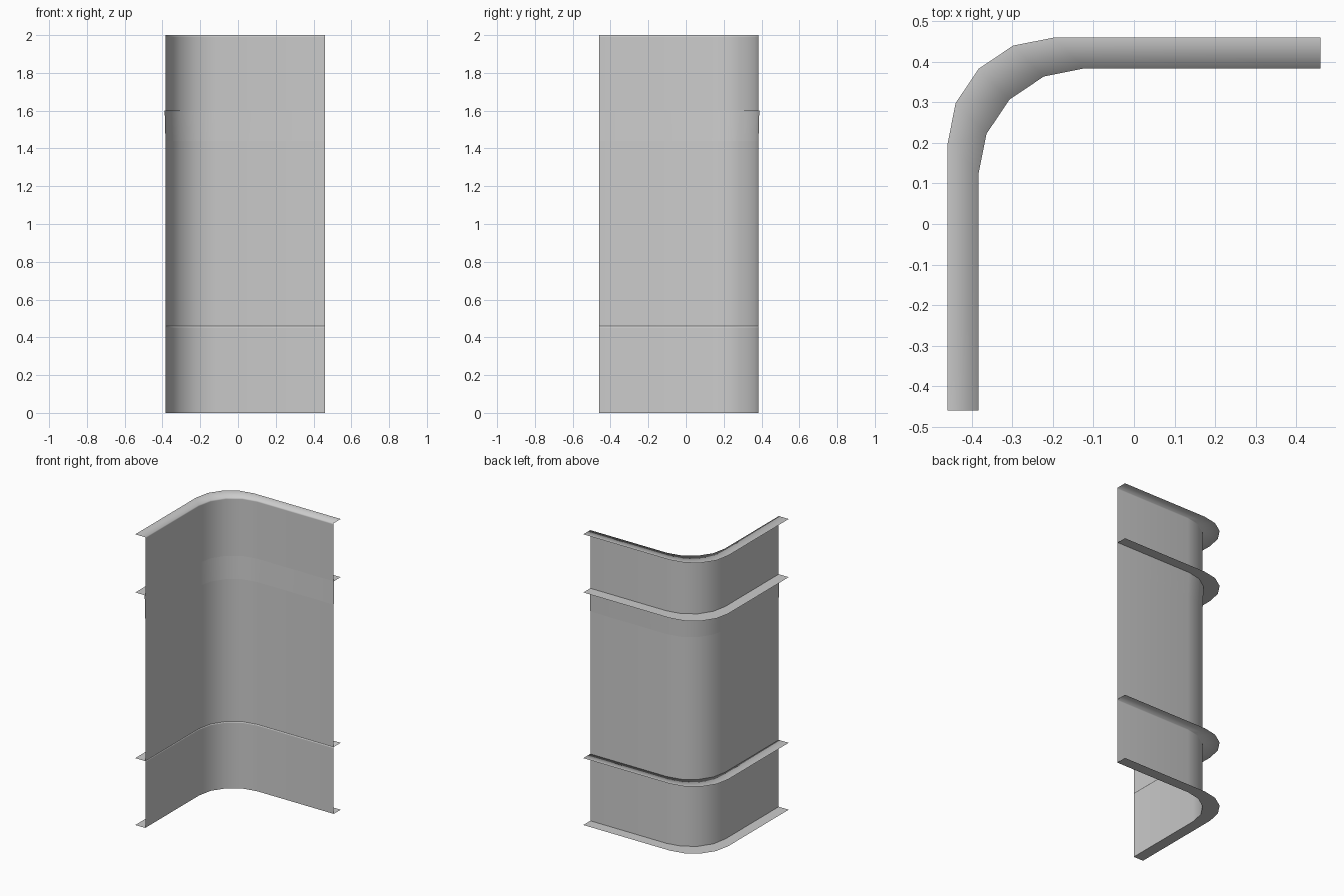
import bpy, bmesh, math

if "Cube" in bpy.data.objects:
    bpy.data.objects.remove(bpy.data.objects["Cube"])

END = 0.46      # straight ends of the corner piece
STEP = 0.076    # diagonal shift between wall line and flange lip
R = 0.262       # corner radius


def path(t):
    """Plan outline: t=0 is the wall line, t=1 the outer flange lip."""
    c = 0.122 + STEP * t
    pts = [(-c - R, -END)]
    for i in range(5):
        a = math.pi - i * math.pi / 8
        pts.append((-c + R * math.cos(a), c + R * math.sin(a)))
    pts.append((END, c + R))
    return pts


def sweep(name, profile):
    """Sheet swept round the corner; profile is a list of (t, z)."""
    bm = bmesh.new()
    rows = [[bm.verts.new((x, y, z)) for x, y in path(t)] for t, z in profile]
    for a, b in zip(rows, rows[1:]):
        for i in range(len(a) - 1):
            f = bm.faces.new((a[i], b[i], b[i + 1], a[i + 1]))
            f.smooth = True
    me = bpy.data.meshes.new(name)
    bm.to_mesh(me)
    bm.free()
    ob = bpy.data.objects.new(name, me)
    bpy.context.collection.objects.link(ob)
    return ob


# Upper and lower channels: soft rolled top flange, crisp flat bottom flange
for label, z0, z1 in (("upper", 1.6, 2.0), ("lower", 0.0, 0.46)):
    sweep(label + "_channel_wall", [(1, z1), (0, z1), (0, z1 - 0.01), (0, z0)])
    sweep(label + "_bottom_flange", [(0, z0), (1, z0)])

# Middle panel, and the band that leans slightly outward under the upper channel
sweep("middle_panel", [(0, 1.44), (0, 0.46)])
sweep("leaning_band", [(0.06, 1.6), (0, 1.44)])
